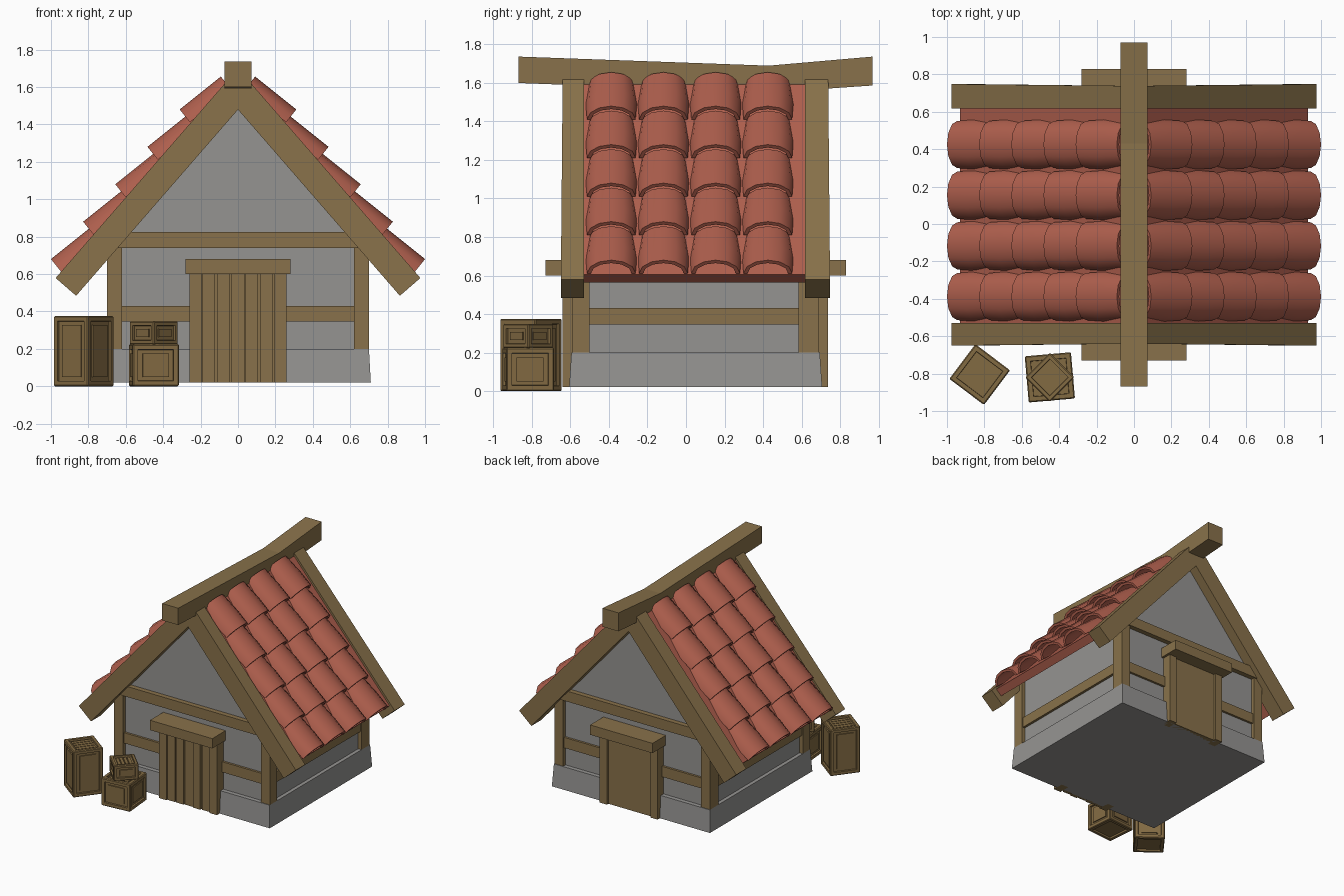
import bpy, bmesh, math, random
from mathutils import Matrix, Vector

if "Cube" in bpy.data.objects:
    bpy.data.objects.remove(bpy.data.objects["Cube"])

random.seed(3)


def material(name, rgb):
    m = bpy.data.materials.new(name)
    m.diffuse_color = (*rgb, 1)
    m.use_nodes = True
    m.node_tree.nodes["Principled BSDF"].inputs["Base Color"].default_value = m.diffuse_color
    return m


WOOD = material("timber brown", (0.25, 0.167, 0.069))
CRATE = material("crate brown", (0.225, 0.145, 0.055))
RED = material("tile red", (0.43, 0.115, 0.075))
GREY = material("plaster grey", (0.30, 0.295, 0.285))


def loft(bm, rings):
    """Closed solid through rings of equal point count."""
    vs = [[bm.verts.new(p) for p in r] for r in rings]
    n = len(vs[0])
    faces = [bm.faces.new(vs[0]), bm.faces.new(vs[-1][::-1])]
    for a, b in zip(vs, vs[1:]):
        for i in range(n):
            j = (i + 1) % n
            faces.append(bm.faces.new((a[i], b[i], b[j], a[j])))
    return faces


def box(bm, x0, x1, y0, y1, z0, z1):
    return loft(bm, [[(x0, y0, z), (x1, y0, z), (x1, y1, z), (x0, y1, z)] for z in (z0, z1)])


def prism(bm, profile, y0, y1):
    """Profile in x,z carried along y."""
    loft(bm, [[(x, y, z) for x, z in profile] for y in (y0, y1)])


def finish(bm, name, mat, smooth=False):
    bmesh.ops.recalc_face_normals(bm, faces=bm.faces[:])
    me = bpy.data.meshes.new(name)
    bm.to_mesh(me)
    bm.free()
    me.materials.append(mat)
    ob = bpy.data.objects.new(name, me)
    bpy.context.collection.objects.link(ob)
    if smooth:
        bpy.context.view_layer.objects.active = ob
        ob.select_set(True)
        bpy.ops.object.shade_smooth_by_angle(angle=math.radians(45))
        ob.select_set(False)
    return ob


MID = 0.05                                # house centre line in y
SLOPE = 1.15
SIN, COS = 0.755, 0.656


def back(y):
    return 2 * MID - y


def chevron(top, t, xe):
    """Inverted V with square-cut feet."""
    z = top - SLOPE * xe
    xi, zi = xe - t * SIN, z - t * COS
    return [(0, top), (xe, z), (xi, zi), (0, top - t / COS), (-xi, zi), (-xe, z)]


# Stone plinth, slightly tapered
bm = bmesh.new()
loft(bm, [[(-x, y0, z), (x, y0, z), (x, y1, z), (-x, y1, z)]
          for x, y0, y1, z in ((0.71, -0.607, 0.707, 0.02), (0.70, -0.595, 0.695, 0.20))])
finish(bm, "stone_plinth", GREY)

# Plaster walls with gables
bm = bmesh.new()
prism(bm, [(-0.67, 0.15), (0.67, 0.15), (0.67, 0.82), (0, 1.58), (-0.67, 0.82)], -0.56, 0.66)
finish(bm, "plaster_walls", GREY)

# Corner posts, middle rail and gable tie beams
bm = bmesh.new()
for s in (-1, 1):
    for y0, y1 in ((-0.59, -0.50), (0.585, 0.69)):
        box(bm, *sorted((s * 0.62, s * 0.70)), y0, y1, 0.195, 0.78)
finish(bm, "corner_posts", WOOD)
bm = bmesh.new()
box(bm, -0.69, 0.69, -0.578, 0.678, 0.345, 0.43)
finish(bm, "middle_rail", WOOD)
bm = bmesh.new()
for y0, y1 in ((-0.60, -0.55), (0.65, 0.70)):
    box(bm, -0.68, 0.68, y0, y1, 0.74, 0.825)
finish(bm, "tie_beams", WOOD)

# Gable rafters, flaring outward at the feet
bm = bmesh.new()
for y0, y1 in ((-0.64, -0.53), (0.617, 0.738)):
    prism(bm, chevron(1.70, 0.145, 0.975), y0, y1)
for v in bm.verts:
    if abs(v.co.x) > 0.5 and not -0.6 < v.co.y < 0.7:
        v.co.y += math.copysign(0.01, v.co.y)
finish(bm, "gable_rafters", WOOD)

# Ridge beam with a sag
bm = bmesh.new()
loft(bm, [[(-0.072, y, z0), (0.072, y, z0), (0.072, y, z1), (-0.072, y, z1)]
          for y, z0, z1 in ((-0.87, 1.60, 1.737), (0.43, 1.55, 1.69), (0.97, 1.587, 1.737))])
finish(bm, "ridge_beam", WOOD)

# Roof slab under the tiles
bm = bmesh.new()
prism(bm, chevron(1.675, 0.065, 0.93), -0.535, 0.62)
finish(bm, "roof_slab", RED)

# Arched roof tiles: 5 rows by 4 columns per side
bm = bmesh.new()
along = Vector((-0.22, 0, 0.176))
normal = Vector((0.176, 0, 0.22)).normalized()


def arch(w, h):
    pts = [(w * math.cos(i * math.pi / 6), h * math.sin(i * math.pi / 6)) for i in range(7)]
    inner = [(u * (w - 0.02) / w, v * (h - 0.02) / h) for u, v in pts]
    return pts + inner[::-1]


for side in (-1, 1):
    for row in range(5):
        peak = Vector((1.0 - 0.172 * row, 0, 0.68 + 0.2 * row))
        for col in range(4):
            yc = -0.388 + 0.271 * col
            rings = []
            for t, w in ((0, 0.126), (0.45, 0.133), (1, 0.122)):
                ring = []
                for u, v in arch(w, 0.088):
                    p = peak + along * t + normal * (v - 0.088)
                    ring.append((side * p.x, yc + u, p.z))
                rings.append(ring)
            loft(bm, rings)
finish(bm, "roof_tiles", RED, smooth=True)

# Doorways: jambs and lintels on both gables
bm = bmesh.new()
for s in (-1, 1):
    for y0, y1 in ((-0.642, -0.55), (0.65, 0.737)):
        box(bm, *sorted((s * 0.195, s * 0.26)), y0, y1, 0.02, 0.605)
finish(bm, "door_jambs", WOOD)
bm = bmesh.new()
for y0, y1 in ((-0.73, -0.55), (0.65, 0.83)):
    box(bm, -0.28, 0.28, y0, y1, 0.60, 0.68)
finish(bm, "door_lintels", WOOD)

# Front door of uneven planks, plain back door
bm = bmesh.new()
box(bm, -0.2, 0.2, -0.612, -0.56, 0.021, 0.605)
for i in range(5):
    x = -0.19 + 0.077 * i
    box(bm, x, x + 0.064 + random.uniform(0, 0.01), -0.625 - random.uniform(0, 0.012), -0.6, 0.02, 0.605)
finish(bm, "front_door", WOOD)
bm = bmesh.new()
box(bm, -0.2, 0.2, 0.65, 0.718, 0.02, 0.605)
finish(bm, "back_door", WOOD)


# Crates: framed boxes with recessed panels and slatted lids
def crate(name, x, y, z, side, height, angle):
    bm = bmesh.new()
    h = side / 2
    f = side * 0.13
    box(bm, -h, h, -h, h, 0, height)
    bmesh.ops.recalc_face_normals(bm, faces=bm.faces[:])
    bmesh.ops.bevel(bm, geom=bm.edges[:], offset=0.006, segments=1, affect='EDGES')
    big = [p for p in bm.faces if p.calc_area() > side * side * 0.2]
    bmesh.ops.inset_individual(bm, faces=big, thickness=f)
    bmesh.ops.inset_individual(bm, faces=big, thickness=0.002, depth=-0.014)
    w = h - f - 0.012
    for i in range(4):
        a = -w + i * w / 2
        box(bm, a + 0.003, a + w / 2 - 0.003, -w, w, height - 0.02, height - 0.007)
    # raised boards on the four sides
    for q in range(4):
        turn = Matrix.Rotation(q * math.pi / 2, 3, 'Z')
        new = box(bm, -w + 0.01, w - 0.01, -h + 0.006, -h + 0.02, f + 0.018, height - f - 0.018)
        bmesh.ops.rotate(bm, verts=list({v for p in new for v in p.verts}), matrix=turn)
    ob = finish(bm, name, CRATE)
    ob.location = (x, y, z)
    ob.rotation_euler.z = math.radians(angle)


crate("tall_crate", -0.825, -0.805, 0, 0.232, 0.375, -37)
crate("wide_crate", -0.45, -0.82, 0, 0.248, 0.225, 5)
crate("small_crate", -0.45, -0.82, 0.222, 0.186, 0.126, 45)
